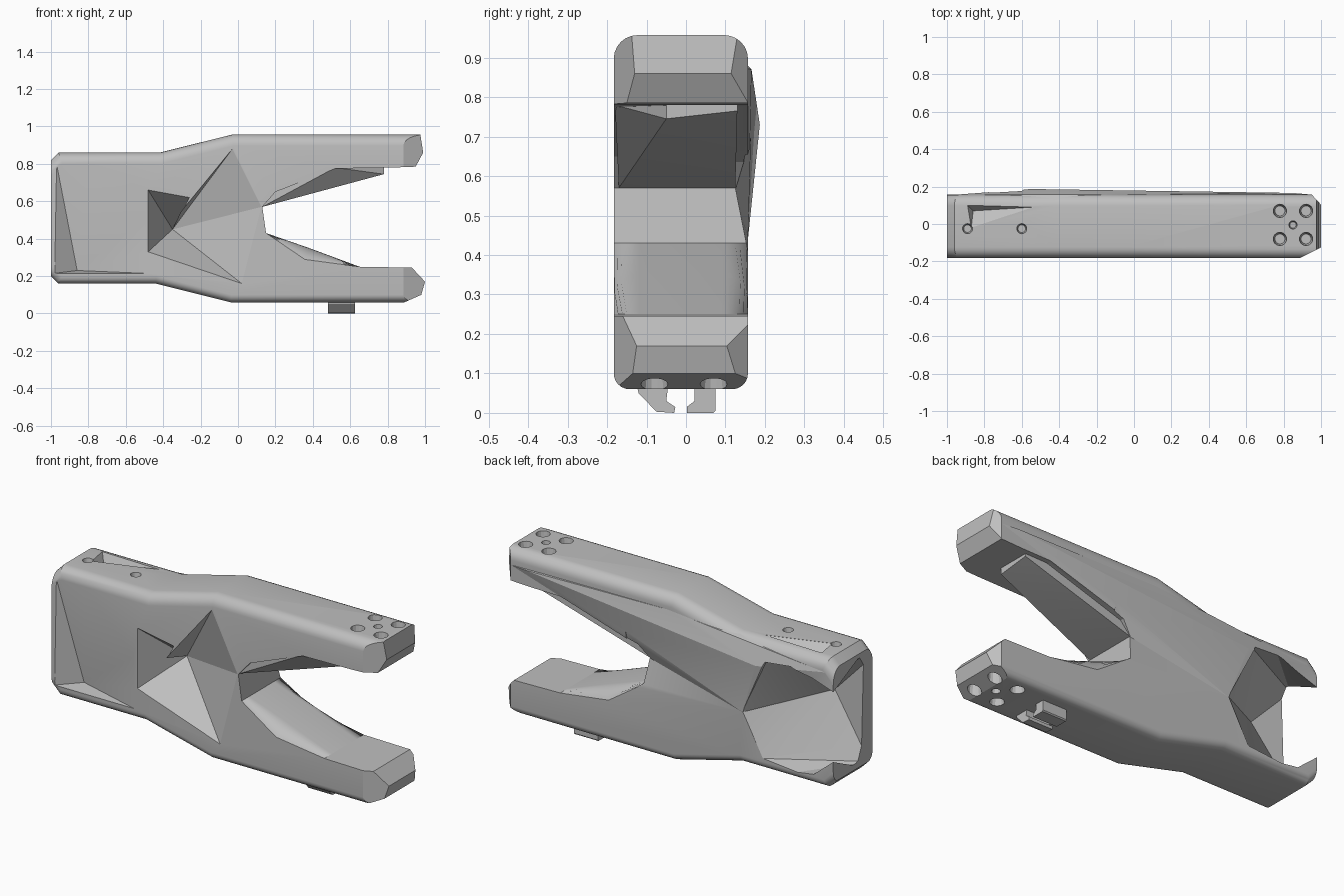
import bpy, bmesh, math
from mathutils import Vector

cube = bpy.data.objects.get("Cube")
if cube:
    bpy.data.objects.remove(cube, do_unlink=True)

grey = bpy.data.materials.new("plain grey")
grey.use_nodes = True
tint = (0.52, 0.52, 0.52, 1)
grey.diffuse_color = tint
grey.node_tree.nodes["Principled BSDF"].inputs["Base Color"].default_value = tint

FRONT, BACK = -0.183, 0.157


def make(name, bm):
    bmesh.ops.recalc_face_normals(bm, faces=bm.faces)
    mesh = bpy.data.meshes.new(name)
    bm.to_mesh(mesh)
    bm.free()
    obj = bpy.data.objects.new(name, mesh)
    obj.data.materials.append(grey)
    bpy.context.collection.objects.link(obj)
    return obj


def hull(name, points):
    bm = bmesh.new()
    for p in points:
        bm.verts.new(p)
    bmesh.ops.convex_hull(bm, input=bm.verts)
    loose = [v for v in bm.verts if not v.link_faces]
    bmesh.ops.delete(bm, geom=loose, context="VERTS")
    return make(name, bm)


def combine(target, tool, operation="DIFFERENCE"):
    mod = target.modifiers.new("shape", "BOOLEAN")
    mod.operation, mod.solver, mod.object = operation, "EXACT", tool
    tool.hide_render = True
    bpy.context.view_layer.objects.active = target
    bpy.ops.object.modifier_apply(modifier=mod.name)
    bpy.data.objects.remove(tool, do_unlink=True)


def prism(name, profile, span, axis):
    """Extrude a 2D profile across a span of the given axis."""
    bm = bmesh.new()
    rings = []
    for s in span:
        ring = []
        for p in profile:
            co = list(p)
            co.insert(axis, s)
            ring.append(bm.verts.new(co))
        rings.append(ring)
    a, b = rings
    bm.faces.new(a)
    bm.faces.new(b[::-1])
    for i in range(len(a)):
        j = (i + 1) % len(a)
        bm.faces.new((a[i], a[j], b[j], b[i]))
    return make(name, bm)


# Forked body: a side profile with rounded outer edges
upper = [(-1, .82), (-.96, .86), (-.42, .86), (-.03, .957), (.975, .957)]
tips = [(.99, .86), (.95, .785), (.82, .78), (.52, .775), (.2, .65), (.13, .57)]
inner = [(.15, .43), (.38, .35), (.65, .25)]
nose = [(.93, .245), (1, .17), (.98, .1)]
lower = [(.89, .06), (-.04, .06), (-.44, .16), (-.96, .16), (-1, .2)]
body = prism("forked_body", upper + tips + inner + nose + lower, (FRONT, BACK), 1)


def round_edges(obj, path, offset):
    bm = bmesh.new()
    bm.from_mesh(obj.data)
    pairs = list(zip(path, path[1:]))

    def on_path(edge):
        ends = [Vector((v.co.x, v.co.z)) for v in edge.verts]
        if abs(edge.verts[0].co.y - edge.verts[1].co.y) > .01:
            return False
        for p, q in pairs:
            for m, n in ((p, q), (q, p)):
                if (ends[0] - Vector(m)).length < .002 and (ends[1] - Vector(n)).length < .002:
                    return True
        return False

    bmesh.ops.bevel(bm, geom=[e for e in bm.edges if on_path(e)], offset=offset,
                    segments=6, profile=0.5, affect="EDGES", clamp_overlap=True)
    bmesh.ops.recalc_face_normals(bm, faces=bm.faces)
    bm.to_mesh(obj.data)
    bm.free()


round_edges(body, upper, .06)
round_edges(body, lower, .06)
round_edges(body, inner, .065)

# Faceted web hanging under the upper jaw
combine(body, hull("jaw_web", [
    (.13, -.17, .57), (.13, .125, .57), (.78, -.05, .745), (.52, -.18, .78),
    (.78, .13, .765), (.1, -.17, .8), (.1, .125, .8), (.78, -.05, .85), (.78, .13, .85)]),
    "UNION")

# Shallow swelling on the back of the upper arm
combine(body, hull("back_swelling", [
    (-.95, .1, .79), (.95, .1, .87), (.1, .1, .73), (-.45, .1, .44), (0, .1, .9),
    (-.95, .157, .79), (.95, .157, .87), (.1, .157, .73), (-.45, .157, .44), (0, .157, .88),
    (0, .172, .81), (.85, .166, .87), (-.55, .187, .73)]), "UNION")

# Valley across the back towards the crotch
valley = [(-.45, .157, .44), (.25, .165, .7), (.25, .158, .4)]
combine(body, hull("back_valley", valley + [(x, .3, z) for x, y, z in valley]
                   + [(.14, .125, .57), (.25, .125, .57)]))

# Faceted pit in the front
apex = (-.35, .06, .45)
for label, rim in (("pit_left", [(-.48, .66), (-.48, .33), (-.26, .62)]),
                   ("pit_right", [(-.03, .88), (.125, .57), (.02, .16), (-.48, .33)])):
    points = [(x, y, z) for x, z in rim for y in (FRONT, -.3)]
    combine(body, hull(label, points + [apex]))

# Sunken front of the tail
rim = [(-.97, .8), (-.98, .215), (-.5, .215), (-.5, .5), (-.8, .8)]
combine(body, hull("tail_dent", [(x, y, z) for x, z in rim for y in (FRONT, -.3)]
                   + [(-.86, -.1, .23)]))

# Hollow at the tail, open to the back, leaving two pointed ears
rim = [(-.45, .44), (-.57, .22), (-.78, .2), (-1.02, .4), (-1.02, .62), (-.6, .76)]
floor = [(-.82, -.115, .56), (-1.05, -.08, .24), (-1.05, -.1, .8), (-.92, .06, .77)]
combine(body, hull("tail_hollow", [(x, y, z) for x, z in rim for y in (.16, .3)] + floor))

# Chamfered jaw tips
for label, side in (("front_chamfer", [(.87, -.19), (1.05, -.1), (1.05, -.3), (.87, -.3)]),
                    ("back_chamfer", [(.92, .19), (1.04, .06), (1.04, .3), (.92, .3)])):
    combine(body, prism(label, side, (-.1, 1.1), 2))


# Conical sockets near the jaw tips and in the tail
def socket(x, y, z, radius, depth, up):
    narrow = radius * .6
    bottom, top = (narrow, radius) if up else (radius, narrow)
    bm = bmesh.new()
    bmesh.ops.create_cone(bm, cap_ends=True, segments=14, radius1=bottom,
                          radius2=top, depth=depth)
    bmesh.ops.translate(bm, verts=bm.verts, vec=(x, y, z))
    combine(body, make("socket", bm))


for z, up in ((.957, True), (.06, False)):
    for x in (.78, .92):
        for y in (-.08, .07):
            socket(x, y, z, .045, .14, up)
    socket(.85, -.005, z, .028, .1, up)
for x in (-.89, -.6):
    socket(x, -.025, .86, .034, .08, True)

# Wedge-shaped nick in the top of the tail
nick = [(-.89, .1), (-.54, .09), (-.87, -.02)]
combine(body, hull("top_nick", [(x, y, z) for x, y in nick for z in (.859, .95)]
                   + [(-.86, .07, .81)]))

# Two clip hooks under the lower jaw
hooks = {
    "front_hook": [(-.125, .07), (-.12, .05), (-.075, .003), (-.03, 0), (-.027, .015),
                   (-.05, .03), (-.045, .07)],
    "back_hook": [(.002, 0), (.07, 0), (.075, .006), (.075, .07), (.022, .07),
                  (.022, .03), (.002, .015)],
}
parts = [body]
for name, profile in hooks.items():
    parts.append(prism(name, profile, (.48, .625), 0))

for obj in parts:
    bpy.ops.object.select_all(action="DESELECT")
    obj.select_set(True)
    bpy.context.view_layer.objects.active = obj
    bpy.ops.object.shade_smooth_by_angle(angle=math.radians(17))
